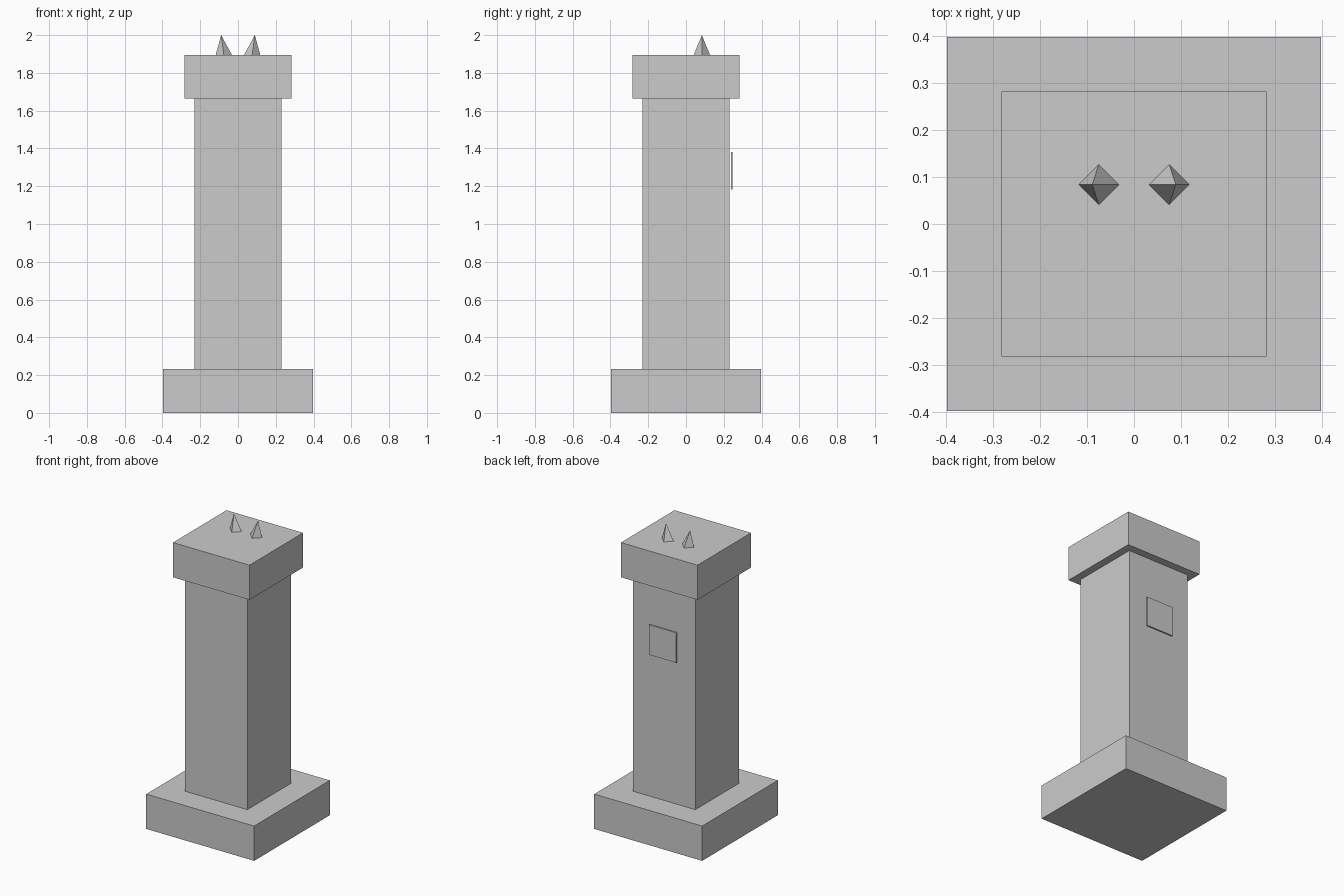
import bpy
import bmesh

if "Cube" in bpy.data.objects:
    bpy.data.objects.remove(bpy.data.objects["Cube"])


def block(name, half_x, y0, y1, z0, z1):
    """Axis-aligned box centred on x = 0."""
    bpy.ops.mesh.primitive_cube_add(size=1, location=(0, (y0 + y1) / 2, (z0 + z1) / 2))
    ob = bpy.context.object
    ob.name = name
    ob.scale = (2 * half_x, y1 - y0, z1 - z0)
    bpy.ops.object.transform_apply(location=False, rotation=False, scale=True)
    return ob


def spike(name, side):
    """Four-sided spike on the cap, leaning outward."""
    bm = bmesh.new()
    r, z = 0.043, 1.895
    base = [bm.verts.new((side * 0.075 + dx * r, 0.084 + dy * r, z))
            for dx, dy in ((1, 0), (0, 1), (-1, 0), (0, -1))]
    tip = bm.verts.new((side * 0.089, 0.084, 2.0))
    bm.faces.new(base[::-1])
    for i in range(4):
        bm.faces.new((base[i], base[(i + 1) % 4], tip))
    bmesh.ops.recalc_face_normals(bm, faces=bm.faces)
    mesh = bpy.data.meshes.new(name)
    bm.to_mesh(mesh)
    bm.free()
    bpy.context.collection.objects.link(bpy.data.objects.new(name, mesh))


# Square pillar
block("base", 0.398, -0.398, 0.398, 0.0, 0.232)
block("shaft", 0.23, -0.23, 0.23, 0.232, 1.664)
block("cap", 0.282, -0.282, 0.282, 1.664, 1.895)

# Thin plaque just off the back face
block("plaque", 0.1, 0.237, 0.246, 1.182, 1.382)

# Pair of spikes on top
spike("left_spike", -1)
spike("right_spike", 1)
